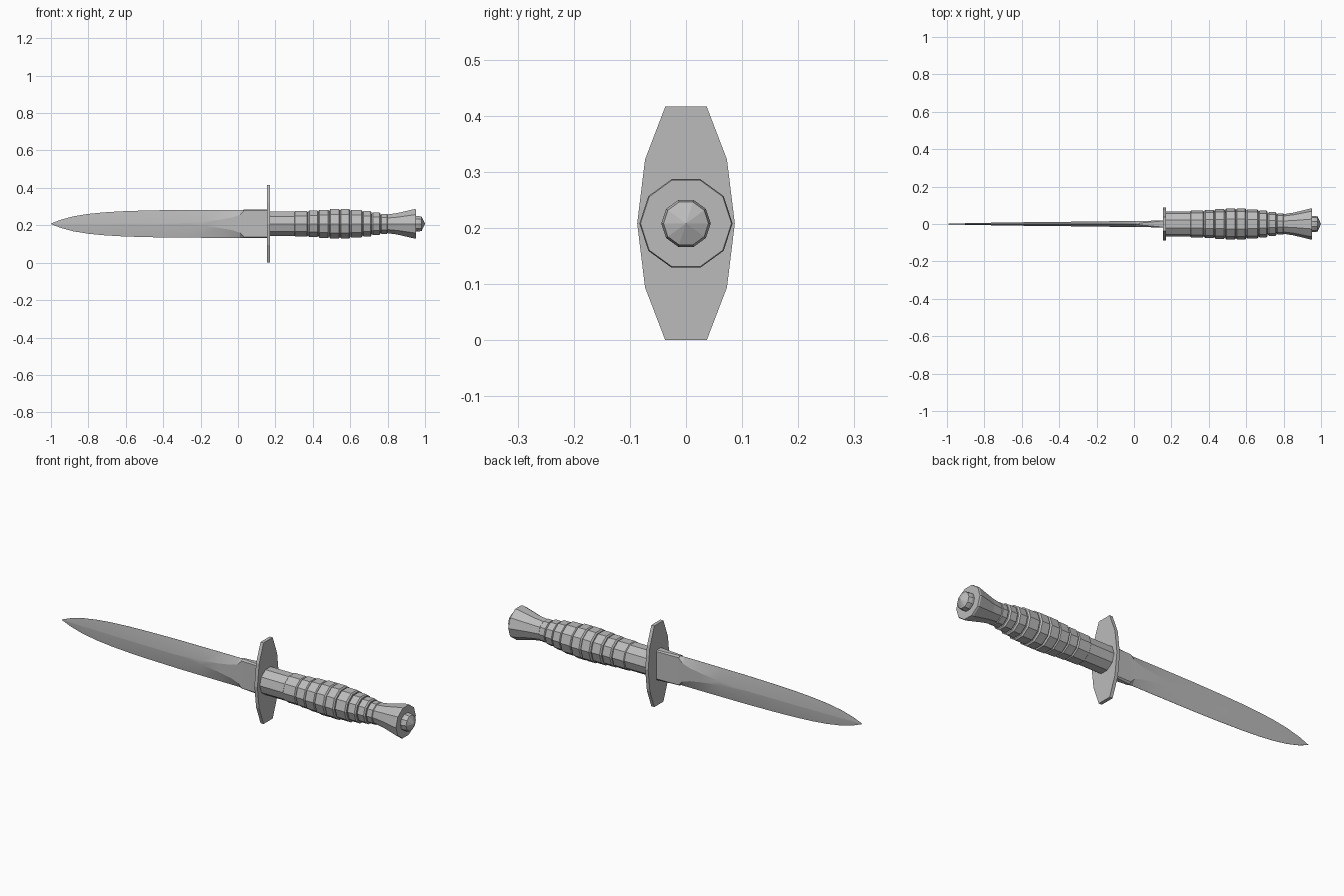
import bpy, bmesh, math

cube = bpy.data.objects.get("Cube")
if cube:
    bpy.data.objects.remove(cube, do_unlink=True)

AXIS_Z = 0.208

steel = bpy.data.materials.new("grey steel")
steel.use_nodes = True
GREY = (0.5, 0.5, 0.5, 1)
steel.diffuse_color = GREY
steel.node_tree.nodes["Principled BSDF"].inputs["Base Color"].default_value = GREY


def loft(name, rings, smooth=None):
    """Skin a list of equal-sized point rings and cap both ends."""
    bm = bmesh.new()
    loops = [[bm.verts.new(p) for p in ring] for ring in rings]
    n = len(loops[0])
    for a, b in zip(loops, loops[1:]):
        for i in range(n):
            j = (i + 1) % n
            bm.faces.new((a[i], a[j], b[j], b[i]))
    bm.faces.new(loops[0])
    bm.faces.new(loops[-1])
    bmesh.ops.remove_doubles(bm, verts=bm.verts, dist=0.0001)
    bmesh.ops.recalc_face_normals(bm, faces=bm.faces)
    mesh = bpy.data.meshes.new(name)
    bm.to_mesh(mesh)
    bm.free()
    mesh.materials.append(steel)
    obj = bpy.data.objects.new(name, mesh)
    bpy.context.collection.objects.link(obj)
    if smooth:
        bpy.ops.object.select_all(action='DESELECT')
        obj.select_set(True)
        bpy.context.view_layer.objects.active = obj
        bpy.ops.object.shade_smooth_by_angle(angle=math.radians(smooth))
    return obj


def turned(name, profile, sides=10):
    """Faceted part turned around the long axis from (x, radius) points."""
    angles = [2 * math.pi * i / sides for i in range(sides)]
    return loft(name, [[(x, r * math.cos(a), AXIS_Z + r * math.sin(a)) for a in angles]
                       for x, r in profile])


def blade_ring(x, half_width, flat, thick, edge):
    """Eight-point section: flat faces, ground bevels, thin edges."""
    quarter = [(thick, flat), (edge, half_width)]
    pts = quarter + [(-y, z) for y, z in reversed(quarter)]
    pts += [(-y, -z) for y, z in pts]
    return [(x, y, AXIS_Z + z) for y, z in pts]


# Ricasso: flat block next to the guard
loft("ricasso", [blade_ring(0.16, 0.077, 0.07, 0.019, 0.017),
                 blade_ring(0.03, 0.077, 0.07, 0.016, 0.005)])

# Blade: flat narrows into a central ridge, outline curves to the point
sections = [(0.03, 0.075, 0.068, 0.016), (0.01, 0.075, 0.048, 0.016),
            (-0.03, 0.075, 0.034, 0.0155), (-0.1, 0.075, 0.022, 0.015),
            (-0.2, 0.0745, 0.011, 0.014), (-0.34, 0.074, 0.001, 0.012),
            (-0.5, 0.071, 0.001, 0.0105), (-0.62, 0.067, 0.001, 0.009),
            (-0.72, 0.061, 0.001, 0.0075), (-0.8, 0.053, 0.001, 0.006),
            (-0.88, 0.04, 0.001, 0.0045), (-0.95, 0.021, 0.001, 0.003),
            (-1.0, 0.001, 0.0005, 0.001)]
loft("blade", [blade_ring(x, w, f, t, 0.0006) for x, w, f, t in sections], smooth=12)

# Cross guard: flat plate with tapered ends
half = [(0.037, 0.208), (0.073, 0.114), (0.087, 0), (0.073, -0.114), (0.037, -0.208)]
outline = half + [(-y, z) for y, z in reversed(half)]
loft("cross_guard", [[(x, y, AXIS_Z + z) for y, z in outline] for x in (0.154, 0.171)])

# Grip: plain sleeve followed by swelling bands with shallow grooves
turned("grip_sleeve", [(0.17, 0.068), (0.305, 0.068)])
bands = [(0.30, 0.375, 0.072), (0.375, 0.43, 0.075), (0.43, 0.488, 0.079),
         (0.488, 0.545, 0.083), (0.545, 0.6, 0.083), (0.6, 0.665, 0.078),
         (0.665, 0.715, 0.071), (0.715, 0.762, 0.063), (0.762, 0.803, 0.056)]
profile = []
for start, end, r in bands:
    profile += [(start, r - 0.007), (start + 0.006, r), (end - 0.006, r), (end, r - 0.007)]
turned("grip_bands", profile)

# Flared pommel and its end button
turned("pommel", [(0.795, 0.052), (0.85, 0.06), (0.945, 0.083), (0.953, 0.081)])
turned("pommel_button", [(0.945, 0.044), (0.965, 0.044), (0.982, 0.04), (1.0, 0.0)])
